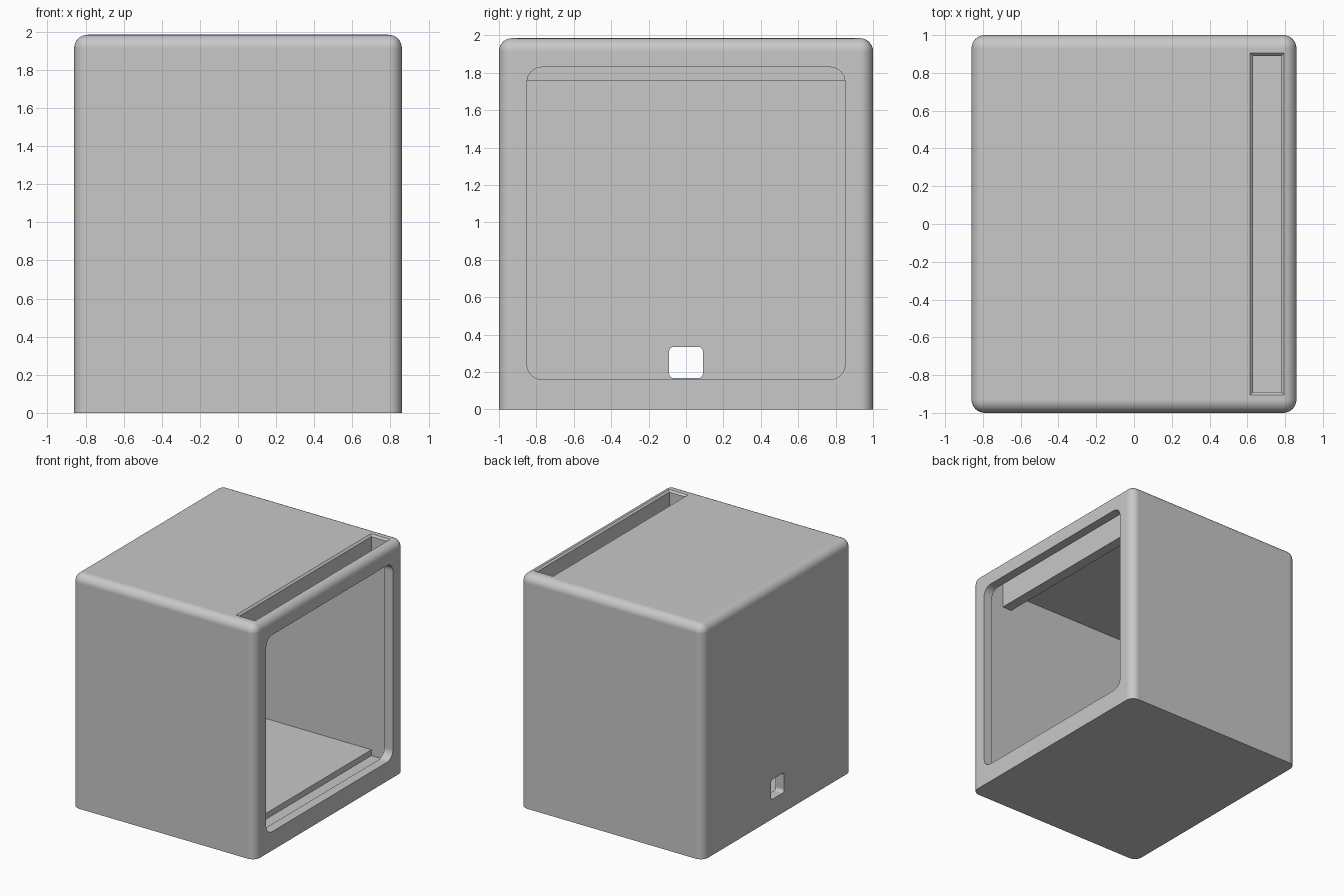
import bpy, bmesh
from math import radians, sin, cos

cube = bpy.data.objects.get("Cube")
if cube:
    bpy.data.objects.remove(cube, do_unlink=True)

# Main dimensions
HALF_X, HALF_Y, HEIGHT = 0.86, 1.0, 1.985
INNER_X, INNER_Y = 0.78, 0.89
SLOT_X = 0.63
ROUND = 0.07

grey = bpy.data.materials.new("light grey")
grey.use_nodes = True
grey.diffuse_color = (0.58, 0.58, 0.58, 1)
grey.node_tree.nodes["Principled BSDF"].inputs["Base Color"].default_value = (0.58, 0.58, 0.58, 1)


def make_object(name, bm):
    bmesh.ops.recalc_face_normals(bm, faces=bm.faces[:])
    mesh = bpy.data.meshes.new(name)
    bm.to_mesh(mesh)
    bm.free()
    mesh.materials.append(grey)
    obj = bpy.data.objects.new(name, mesh)
    bpy.context.collection.objects.link(obj)
    return obj


def prism(name, points, offset):
    """Extrude a closed outline of 3D points by an offset vector."""
    bm = bmesh.new()
    face = bm.faces.new([bm.verts.new(p) for p in points])
    result = bmesh.ops.extrude_face_region(bm, geom=[face])
    verts = [g for g in result["geom"] if isinstance(g, bmesh.types.BMVert)]
    bmesh.ops.translate(bm, verts=verts, vec=offset)
    return make_object(name, bm)


def rounded_outline(half_width, low, high, radius, x, steps=8):
    """Rounded rectangle in a plane of constant x."""
    corners = [(half_width - radius, high - radius), (radius - half_width, high - radius),
               (radius - half_width, low + radius), (half_width - radius, low + radius)]
    points = []
    for i, (cy, cz) in enumerate(corners):
        for k in range(steps + 1):
            a = radians(90 * (i + k / steps))
            points.append((x, cy + radius * cos(a), cz + radius * sin(a)))
    return points


# Outer housing: rounded upright and top edges, sharp base
bm = bmesh.new()
bmesh.ops.create_cube(bm, size=1)
for v in bm.verts:
    v.co = (v.co.x * 2 * HALF_X, v.co.y * 2 * HALF_Y, (v.co.z + 0.5) * HEIGHT)
edges = [e for e in bm.edges if any(v.co.z > 1 for v in e.verts)]
bmesh.ops.bevel(bm, geom=edges, offset=ROUND, segments=8, profile=0.5, affect="EDGES")
housing = make_object("housing", bm)

# Room with panel slot, floor channel and hanging ceiling lip
section = [(-INNER_X, 0.16), (SLOT_X, 0.16), (SLOT_X, 0.11), (INNER_X, 0.11),
           (INNER_X, 2.1), (SLOT_X, 2.1), (SLOT_X, 1.755), (0.54, 1.755),
           (0.54, 1.905), (-INNER_X, 1.905)]
room = prism("room_cutter", [(x, -INNER_Y, z) for x, z in section], (0, 2 * INNER_Y, 0))

# Side window and small cable hole in the opposite wall
window = prism("window_cutter", rounded_outline(0.85, 0.16, 1.83, 0.08, 0.7), (0.4, 0, 0))
hole = prism("cable_hole_cutter", rounded_outline(0.09, 0.167, 0.335, 0.025, -1.0), (0.4, 0, 0))

# Chamfer around the slot mouth
bm = bmesh.new()
bmesh.ops.create_cube(bm, size=1)
for v in bm.verts:
    grow = 0.03 if v.co.z > 0 else 0.0
    v.co = ((SLOT_X + INNER_X) / 2 + v.co.x * (INNER_X - SLOT_X + 2 * grow),
            v.co.y * 2 * (INNER_Y + grow), HEIGHT + v.co.z * 0.03)
mouth = make_object("slot_mouth_cutter", bm)

# Cut the openings and keep the finished mesh
cutters = [room, window, hole, mouth]
for cutter in cutters:
    cutter.hide_render = True
    mod = housing.modifiers.new(cutter.name, "BOOLEAN")
    mod.operation, mod.solver, mod.object = "DIFFERENCE", "EXACT", cutter
bpy.context.view_layer.update()
graph = bpy.context.evaluated_depsgraph_get()
finished = bpy.data.meshes.new_from_object(housing.evaluated_get(graph))
housing.modifiers.clear()
housing.data = finished
for cutter in cutters:
    bpy.data.objects.remove(cutter, do_unlink=True)

# Smooth rounded edges, crisp corners, flat walls
bpy.ops.object.select_all(action="DESELECT")
housing.select_set(True)
bpy.context.view_layer.objects.active = housing
bpy.ops.object.shade_smooth_by_angle(angle=radians(30))
weighted = housing.modifiers.new("flat_wall_normals", "WEIGHTED_NORMAL")
weighted.keep_sharp = True
